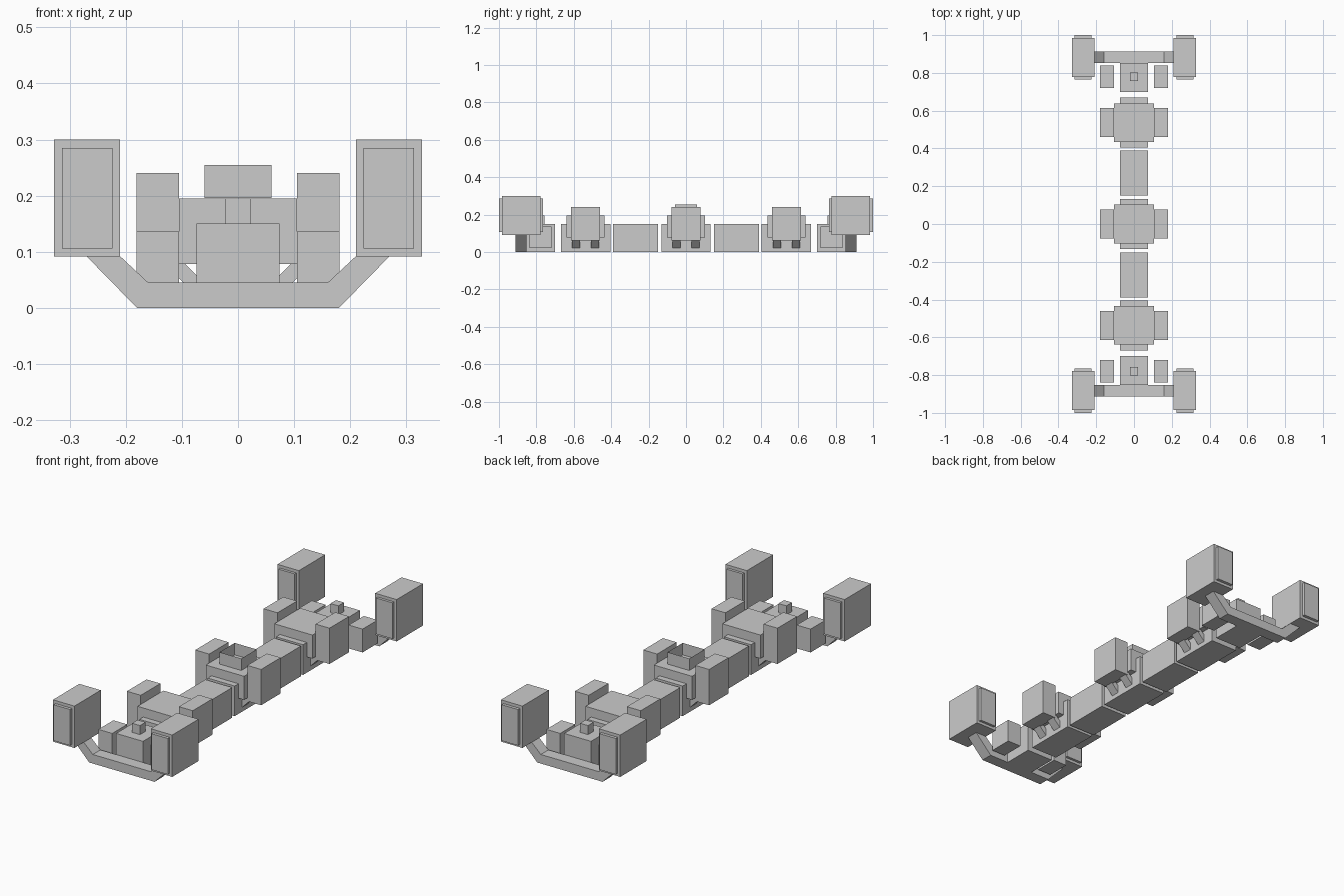
import bpy, bmesh

if "Cube" in bpy.data.objects:
    bpy.data.objects.remove(bpy.data.objects["Cube"])


def mesh_object(name, bm):
    bmesh.ops.recalc_face_normals(bm, faces=bm.faces)
    me = bpy.data.meshes.new(name)
    bm.to_mesh(me)
    bm.free()
    ob = bpy.data.objects.new(name, me)
    bpy.context.collection.objects.link(ob)
    return ob


def box(name, x, y, z, open_top=False):
    """Box from (min, max) ranges; optionally without its lid."""
    bm = bmesh.new()
    bmesh.ops.create_cube(bm, size=1)
    for v in bm.verts:
        v.co = [r[0] if c < 0 else r[1] for c, r in zip(v.co, (x, y, z))]
    if open_top:
        bm.normal_update()
        bmesh.ops.delete(bm, geom=[f for f in bm.faces if f.normal.z > 0.9],
                         context='FACES_ONLY')
    return mesh_object(name, bm)


def extrude_xz(name, pts, y0, y1):
    """Profile in the xz plane extruded along y."""
    bm = bmesh.new()
    face = bm.faces.new([bm.verts.new((px, y0, pz)) for px, pz in pts])
    geom = bmesh.ops.extrude_face_region(bm, geom=[face])["geom"]
    for v in geom:
        if isinstance(v, bmesh.types.BMVert):
            v.co.y = y1
    return mesh_object(name, bm)


def span(a, b, s):
    """Range a..b, flipped when s is -1."""
    return tuple(sorted((a * s, b * s)))


W = (-0.074, 0.074)
H = (0, 0.15)

# three stations with saddle, side boxes and diagonal struts
for c in (-0.537, 0, 0.537):
    box("station_base", W, (c - 0.132, c + 0.132), H)
    box("station_saddle", (-0.105, 0.105), (c - 0.102, c + 0.102), (0.078, 0.195))
    for s in (-1, 1):
        box("station_side_box", span(0.105, 0.181, s), (c - 0.077, c + 0.077), (0.062, 0.24))
        for d in (-0.051, 0.051):
            prof = [(0.07, 0.018), (0.07, 0.054), (0.112, 0.096), (0.148, 0.096)]
            extrude_xz("strut", [(px * s, pz) for px, pz in prof],
                       c + d - 0.022, c + d + 0.022)

# open tray on the middle station
box("top_tray", (-0.06, 0.06), (-0.06, 0.06), (0.196, 0.255), open_top=True)

# parts repeated at both ends
for e in (-1, 1):
    box("link_block", W, span(0.151, 0.389, e), H)
    box("end_block", W, span(0.70, 0.852, e), H)
    box("end_knob", (-0.022, 0.022), span(0.757, 0.801, e), (0.15, 0.195))

    # bumper bar with raised ends
    half = [(0.18, 0), (0.27, 0.092), (0.21, 0.092), (0.16, 0.045)]
    prof = half + [(-px, pz) for px, pz in reversed(half)]
    extrude_xz("bumper_bar", prof, 0.852 * e, 0.912 * e)

    for s in (-1, 1):
        box("end_side_box", span(0.105, 0.181, s), span(0.72, 0.838, e), (0.02, 0.136))
        # corner pods with a raised panel front and back
        box("corner_pod", span(0.21, 0.328, s), span(0.778, 0.985, e), (0.092, 0.30))
        for y0, y1 in ((0.985, 1.0), (0.765, 0.778)):
            box("pod_panel", span(0.224, 0.314, s), span(y0, y1, e), (0.106, 0.285))
